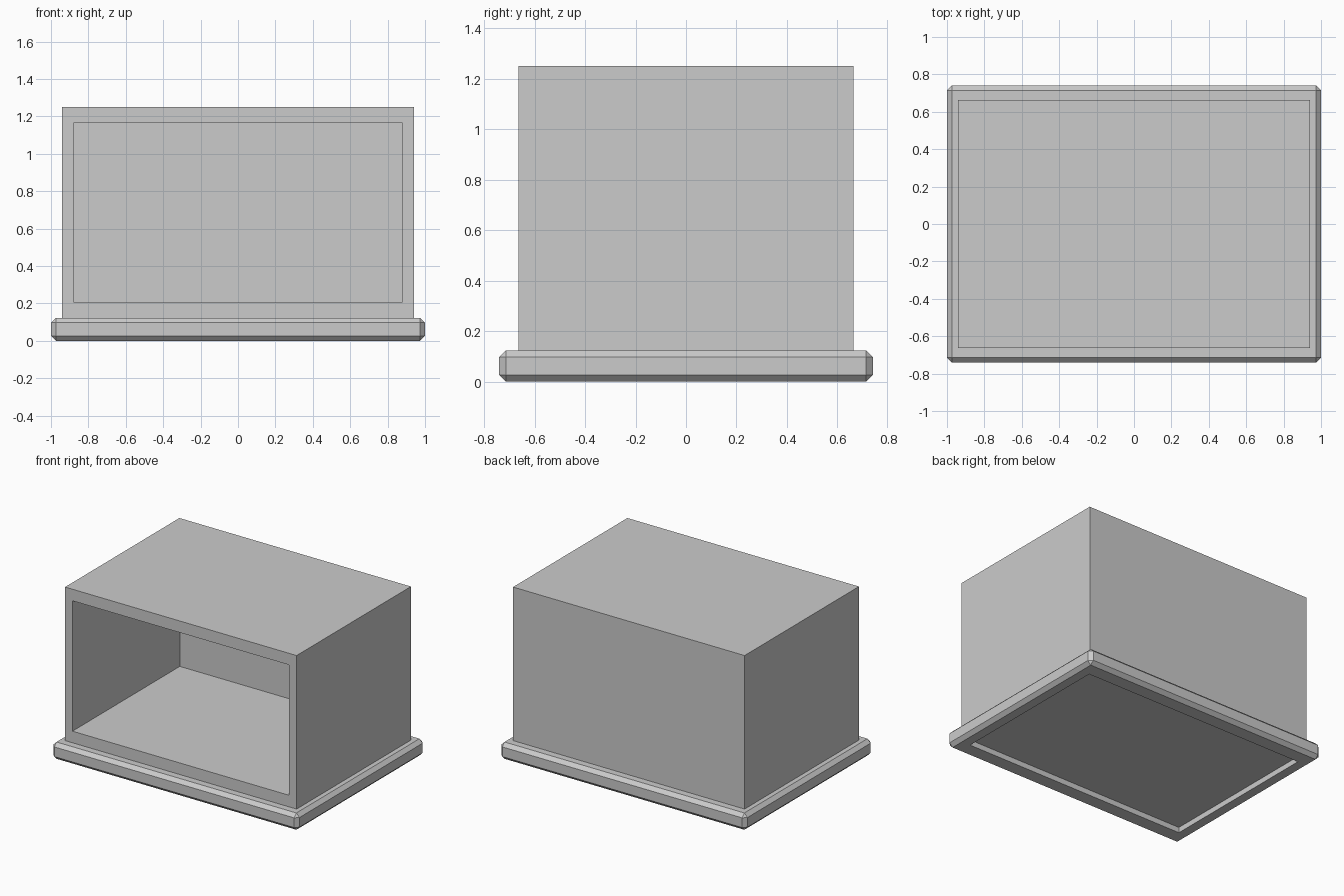
import bpy
import bmesh
from mathutils import Vector

if "Cube" in bpy.data.objects:
    bpy.data.objects.remove(bpy.data.objects["Cube"], do_unlink=True)

# One plain grey for the whole model
grey = bpy.data.materials.new("plain_grey")
grey.use_nodes = True
colour = (0.6, 0.6, 0.6, 1)
grey.diffuse_color = colour
grey.node_tree.nodes["Principled BSDF"].inputs["Base Color"].default_value = colour


def box(half_x, half_y, z0, z1):
    bm = bmesh.new()
    bmesh.ops.create_cube(bm, size=1)
    for v in bm.verts:
        v.co = Vector((v.co.x * 2 * half_x, v.co.y * 2 * half_y,
                       z0 if v.co.z < 0 else z1))
    return bm


def facing(bm, direction):
    bm.normal_update()
    return max(bm.faces, key=lambda f: f.normal.dot(direction))


def recess(bm, direction, place, depth):
    """Inset the face in a direction, fit its corners, and push it inward."""
    d = Vector(direction)
    face = facing(bm, d)
    centre = face.calc_center_median()
    bmesh.ops.inset_region(bm, faces=[face], thickness=0.05)
    for v in face.verts:
        v.co = place(v.co, v.co - centre)
    new = bmesh.ops.extrude_discrete_faces(bm, faces=[face])["faces"][0]
    bmesh.ops.translate(bm, verts=new.verts[:], vec=-d * depth)


def finish(bm, name):
    bmesh.ops.recalc_face_normals(bm, faces=bm.faces[:])
    mesh = bpy.data.meshes.new(name)
    bm.to_mesh(mesh)
    bm.free()
    mesh.materials.append(grey)
    obj = bpy.data.objects.new(name, mesh)
    bpy.context.collection.objects.link(obj)


def sign(value):
    return 1 if value > 0 else -1


# Chamfered base with a shallow recess underneath
base = box(1, 0.74, 0, 0.123)
bmesh.ops.bevel(base, geom=base.edges[:], offset=0.026, segments=1,
                profile=0.5, affect='EDGES')
recess(base, (0, 0, -1),
       lambda co, off: Vector((0.905 * sign(off.x), 0.615 * sign(off.y), co.z)),
       0.04)
finish(base, "base")

# Cabinet body, open at the front
body = box(0.94, 0.663, 0.123, 1.25)
recess(body, (0, -1, 0),
       lambda co, off: Vector((0.88 * sign(off.x), co.y,
                               1.165 if off.z > 0 else 0.208)),
       1.245)
finish(body, "cabinet_body")
